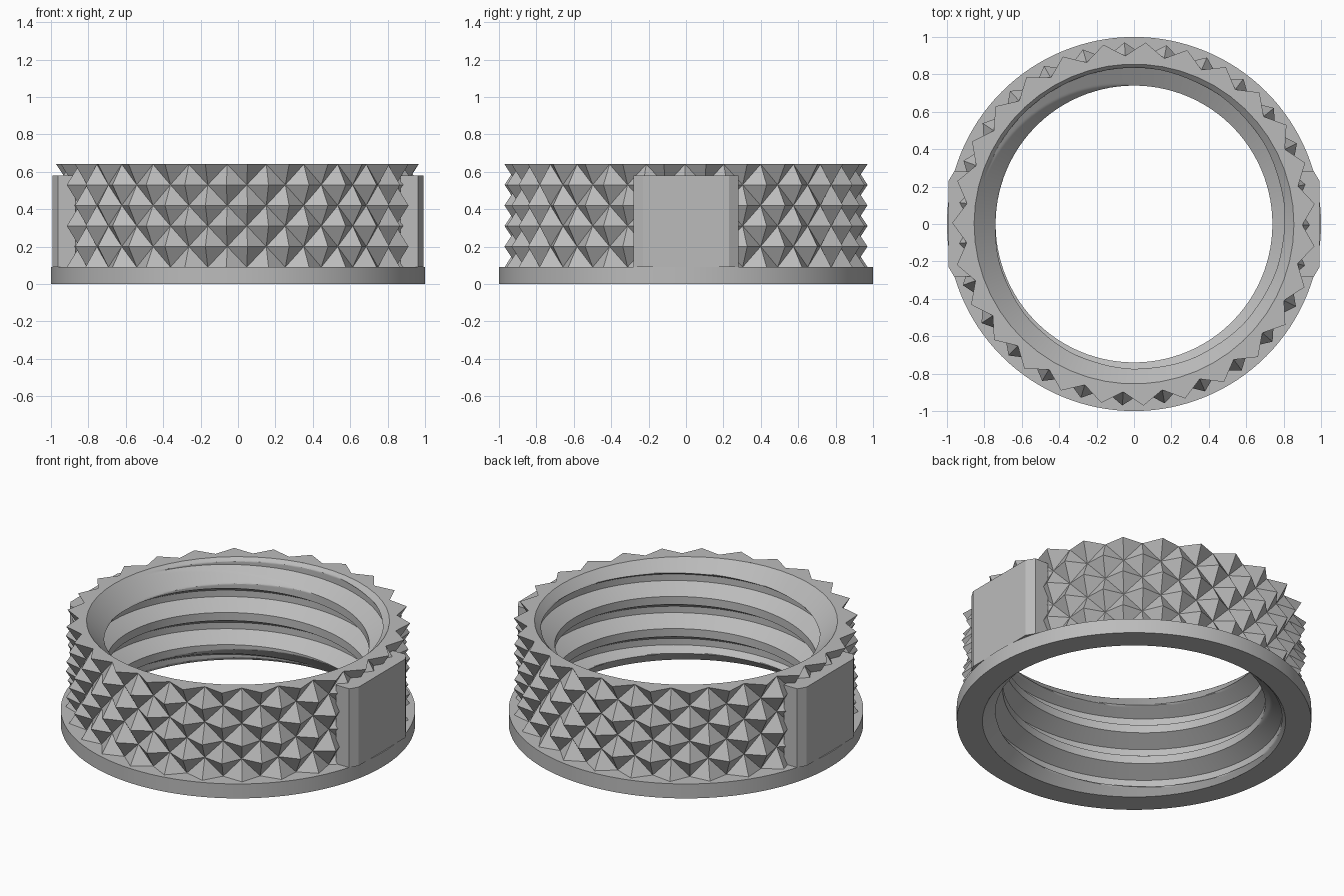
import bpy, bmesh, math

TOP, FLANGE_Z = 0.64, 0.09
RIM, ROOT, CREST = 0.855, 0.835, 0.74   # bore radii
PITCH = 0.2

old = bpy.data.objects.get("Cube")
if old:
    bpy.data.objects.remove(old, do_unlink=True)

grey = bpy.data.materials.new("plain grey")
grey.use_nodes = True
colour = (0.5, 0.5, 0.5, 1)
grey.diffuse_color = colour
grey.node_tree.nodes["Principled BSDF"].inputs["Base Color"].default_value = colour


def polar(r, a, z):
    return (r * math.cos(a), r * math.sin(a), z)


def finish(name, bm, smooth=None):
    """Turn a bmesh into an object, optionally with smooth shading."""
    bmesh.ops.remove_doubles(bm, verts=bm.verts, dist=1e-5)
    mesh = bpy.data.meshes.new(name)
    bm.to_mesh(mesh)
    bm.free()
    mesh.materials.append(grey)
    obj = bpy.data.objects.new(name, mesh)
    bpy.context.collection.objects.link(obj)
    if smooth:
        bpy.ops.object.select_all(action="DESELECT")
        obj.select_set(True)
        bpy.context.view_layer.objects.active = obj
        bpy.ops.object.shade_smooth_by_angle(angle=math.radians(smooth))
    return obj


# Flange: a flat ring under the body
def build_flange(steps=128):
    bm = bmesh.new()
    profile = [(RIM, 0), (1, 0), (1, FLANGE_Z), (RIM + 0.02, FLANGE_Z)]
    cols = [[bm.verts.new(polar(r, math.tau * i / steps, z)) for r, z in profile]
            for i in range(steps)]
    for i in range(steps):
        a, b = cols[i], cols[(i + 1) % steps]
        for j in range(len(profile) - 1):
            bm.faces.new((a[j], b[j], b[j + 1], a[j + 1]))
    finish("base_flange", bm, 30)


# Knurled grip: staggered four-sided pyramids, closed by the flat top rim
def build_grip(count=27, rows=5, peak=0.972, valley=0.9):
    bm = bmesh.new()
    cols = 2 * count
    start = math.radians(93)

    def angle(i):
        return start + math.tau * i / cols

    def is_peak(i, j):
        return (i + j) % 2 == 0

    grid = [[bm.verts.new(polar(peak if is_peak(i, j) else valley, angle(i),
                                FLANGE_Z + (TOP - FLANGE_Z) * j / rows))
             for j in range(rows + 1)] for i in range(cols)]
    rim = [bm.verts.new(polar(RIM, angle(i), TOP)) for i in range(cols)]
    for i in range(cols):
        n = (i + 1) % cols
        for j in range(rows):
            a, b = grid[i][j], grid[n][j]
            c, d = grid[n][j + 1], grid[i][j + 1]
            # split each cell along its valley line
            if is_peak(i, j):
                bm.faces.new((a, b, d))
                bm.faces.new((b, c, d))
            else:
                bm.faces.new((a, b, c))
                bm.faces.new((a, c, d))
        bm.faces.new((grid[i][rows], grid[n][rows], rim[n], rim[i]))
    finish("knurled_grip", bm)


# Threaded bore: a helical trapezoid groove with a chamfer at both mouths
def bore_radius(t, z):
    t %= 1
    rise = 0.275
    crest_half = 0.125
    d = min(t, 1 - t)           # distance from the middle of the crest
    f = min(max((d - crest_half) / rise, 0), 1)
    thread = CREST + (ROOT - CREST) * f
    return max(thread, RIM - z, RIM - (TOP - z))


def build_bore(steps=108, sub=40):
    bm = bmesh.new()
    turns = int(TOP / PITCH) + 3
    cols = []
    for i in range(steps + 1):
        a = math.tau * i / steps
        col = []
        for k in range(-2 * sub, turns * sub + 1):
            t = k / sub
            z = min(max((t + i / steps) * PITCH + 0.05, 0), TOP)
            col.append(bm.verts.new(polar(bore_radius(t, z), a, z)
                                    if 0 < z < TOP else polar(RIM, a, z)))
        cols.append(col)
    for a, b in zip(cols, cols[1:]):
        for j in range(len(a) - 1):
            quad = (a[j], a[j + 1], b[j + 1], b[j])
            if len({round(v.co.z, 5) for v in quad}) > 1:
                bm.faces.new(quad)
    bmesh.ops.delete(bm, geom=[v for v in bm.verts if not v.link_faces], context="VERTS")
    finish("threaded_bore", bm, 25)


# Side plates: flat pads with chamfered upright edges
def build_plate(name, side):
    bm = bmesh.new()
    half = [(0.87, 0.28), (0.962, 0.28), (0.992, 0.23)]
    outline = [(x, -y) for x, y in half] + [(x, y) for x, y in reversed(half)]
    base = bm.faces.new([bm.verts.new((side * x, side * y, FLANGE_Z)) for x, y in outline])
    out = bmesh.ops.extrude_face_region(bm, geom=[base])["geom"]
    bmesh.ops.translate(bm, vec=(0, 0, 0.58 - FLANGE_Z),
                        verts=[g for g in out if isinstance(g, bmesh.types.BMVert)])
    bmesh.ops.recalc_face_normals(bm, faces=bm.faces)
    finish(name, bm)


build_flange()
build_grip()
build_bore()
build_plate("left_plate", 1)
build_plate("right_plate", -1)
